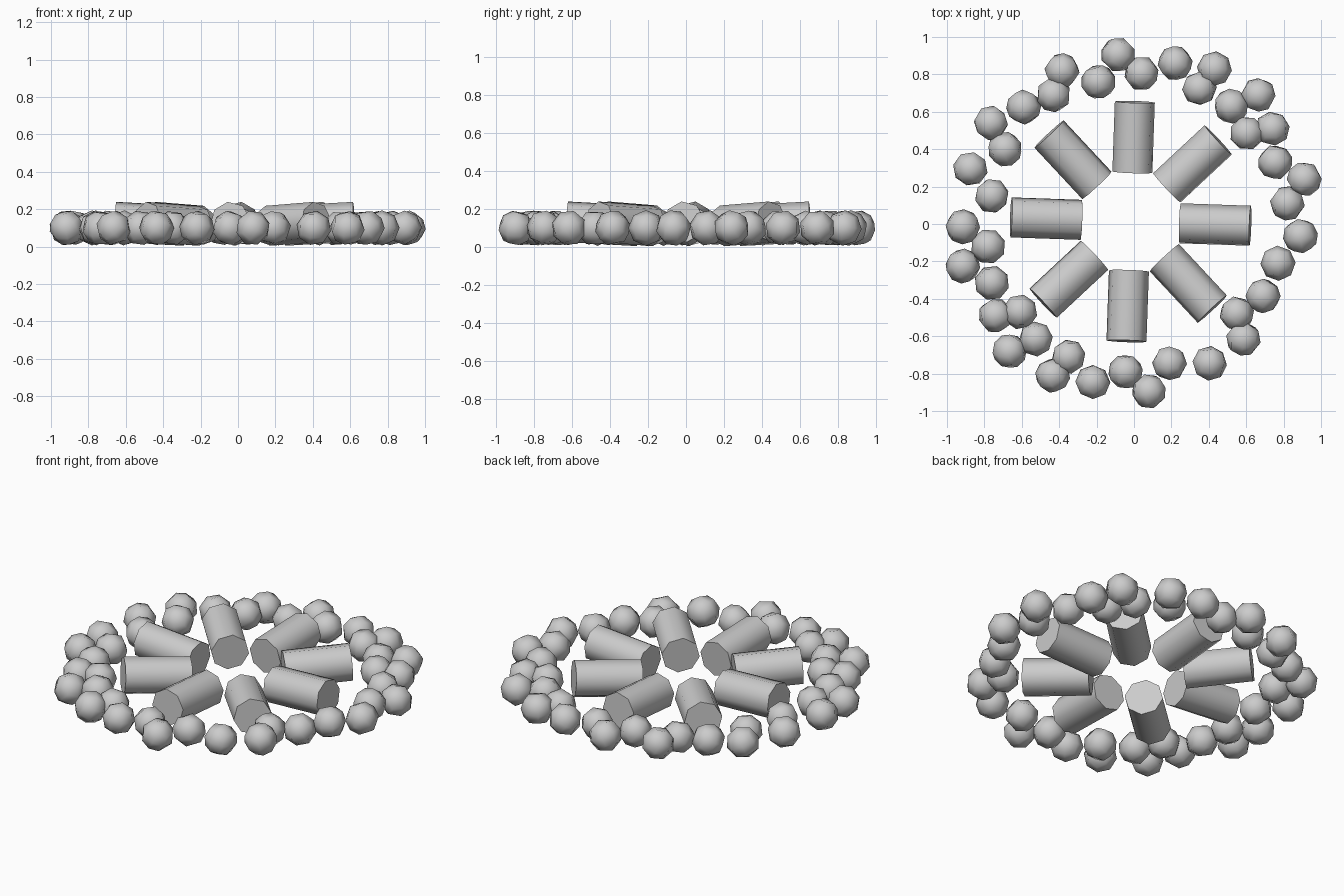
import bpy
import math
import random
from mathutils import Euler, Vector

default_cube = bpy.data.objects.get("Cube")
if default_cube:
    bpy.data.objects.remove(default_cube, do_unlink=True)

random.seed(4)

# One plain grey for the whole model
grey = bpy.data.materials.new("light_grey")
grey.use_nodes = True
shade = (0.6, 0.6, 0.6, 1)
grey.diffuse_color = shade
grey.node_tree.nodes["Principled BSDF"].inputs["Base Color"].default_value = shade


def finish(part, name, sharp_angle):
    part.name = name
    part.data.materials.append(grey)
    bpy.ops.object.shade_smooth_by_angle(angle=math.radians(sharp_angle))


def add_log(index, count):
    """Eight-sided log pointing outwards, outer end slightly raised."""
    heading = math.radians(-2) + index * math.tau / count
    reach, height, tilt = 0.452, 0.122, math.radians(3.2)
    bpy.ops.mesh.primitive_cylinder_add(vertices=8, radius=0.108, depth=0.376)
    log = bpy.context.object
    outward = Vector((math.cos(heading), math.sin(heading), 0))
    log.location = hearth + outward * reach + Vector((0, 0, height))
    twist = Euler((0, 0, math.radians(8))).to_matrix()
    lean = Euler((0, math.pi / 2 - tilt, heading)).to_matrix()
    log.rotation_euler = (lean @ twist).to_euler()
    finish(log, f"log_{index + 1}", 60)


def add_stone(index, x, y):
    """Rounded block: a subdivided cube pushed out to a sphere, turned at random."""
    bpy.ops.mesh.primitive_cube_add(size=1)
    stone = bpy.context.object
    bpy.ops.object.mode_set(mode='EDIT')
    bpy.ops.mesh.subdivide(number_cuts=1)
    bpy.ops.object.mode_set(mode='OBJECT')
    for vertex in stone.data.vertices:
        vertex.co = vertex.co.normalized() * stone_radius
    stone.location = (x, y, 0.1)
    stone.rotation_euler = [random.uniform(0, math.tau) for axis in range(3)]
    finish(stone, f"stone_{index + 1}", 60)


# Logs laid like wheel spokes
hearth = Vector((-0.018, 0.013, 0))
log_count = 8
for index in range(log_count):
    add_log(index, log_count)

# Loose ring of stones, counter-clockwise from the left side of the model
stone_radius = 0.094
ring = [
    (.91, .24), (.755, .33), (.605, .485), (.74, .51), (.52, .63),
    (.665, .69), (.35, .725), (.43, .83), (.22, .86), (.04, .805),
    (-.085, .905), (-.19, .76), (-.385, .82), (-.43, .69), (-.59, .625),
    (-.765, .54), (-.69, .4), (-.875, .295), (-.76, .15), (-.915, -.015),
    (-.78, -.12), (-.915, -.225), (-.76, -.315), (-.61, -.47), (-.74, -.49),
    (-.665, -.68), (-.525, -.615), (-.35, -.71), (-.435, -.81), (-.22, -.845),
    (-.045, -.79), (.08, -.895), (.19, -.745), (.405, -.745), (.585, -.615),
    (.55, -.48), (.69, -.385), (.77, -.21), (.89, -.065), (.82, .11),
]
for index, (x, y) in enumerate(ring):
    add_stone(index, x, y)
